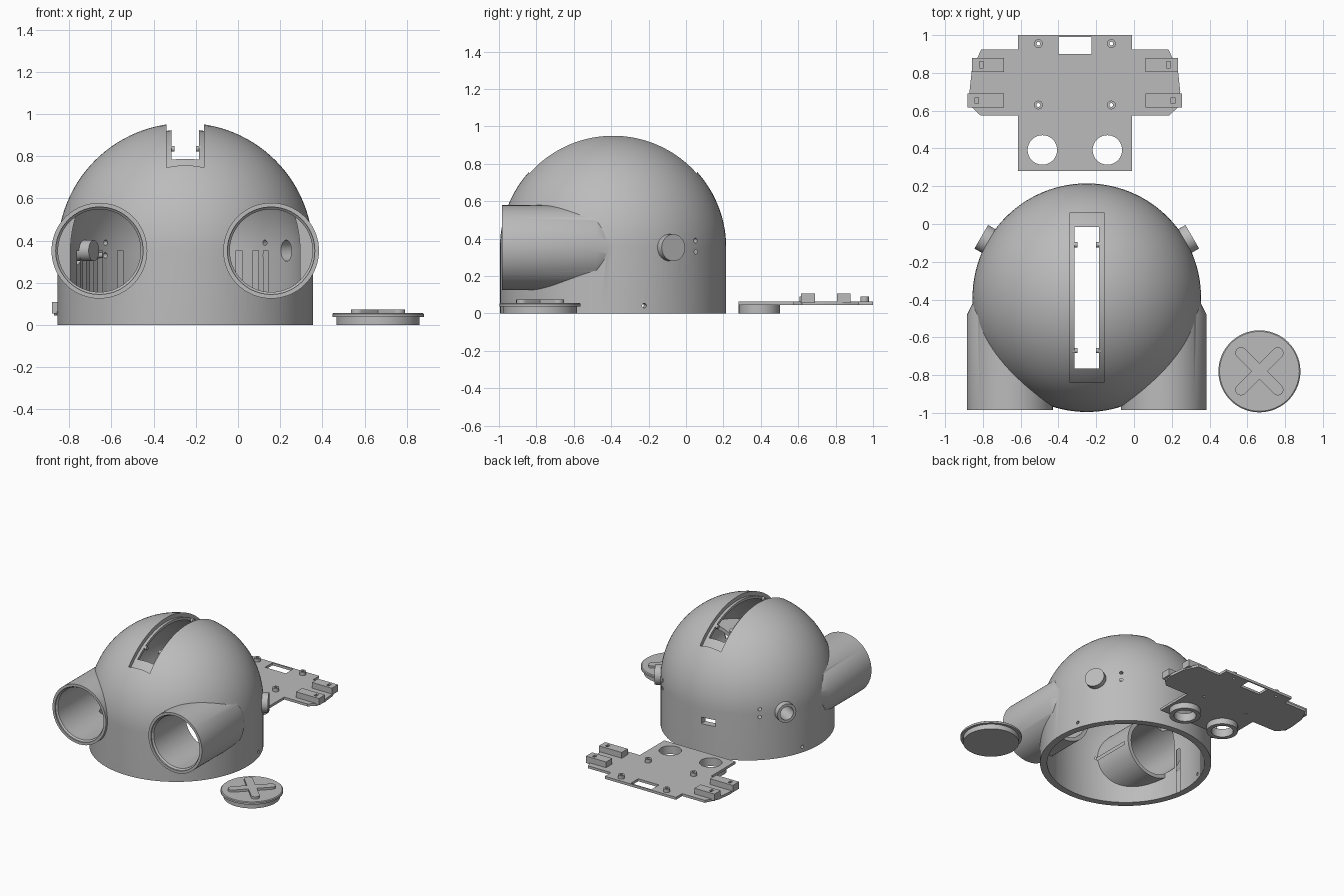
import bpy, bmesh, math
from mathutils import Vector

if "Cube" in bpy.data.objects:
    bpy.data.objects.remove(bpy.data.objects["Cube"])

grey = bpy.data.materials.new("plain grey")
grey.diffuse_color = (0.5, 0.5, 0.5, 1)
grey.use_nodes = True
grey.node_tree.nodes["Principled BSDF"].inputs["Base Color"].default_value = grey.diffuse_color


def add(name, bm):
    bmesh.ops.recalc_face_normals(bm, faces=bm.faces)
    me = bpy.data.meshes.new(name)
    bm.to_mesh(me)
    bm.free()
    me.materials.append(grey)
    ob = bpy.data.objects.new(name, me)
    bpy.context.collection.objects.link(ob)
    return ob


def lathe(name, prof, origin, axis=(0, 0, 1), seg=96):
    """Revolve (radius, height) points around an axis through origin."""
    bm = bmesh.new()
    rot = Vector((0, 0, 1)).rotation_difference(Vector(axis)).to_matrix()
    vs = [bm.verts.new((r, 0, h)) for r, h in prof]
    es = [bm.edges.new(p) for p in zip(vs, vs[1:])]
    bmesh.ops.spin(bm, geom=vs + es, cent=(0, 0, 0), axis=(0, 0, 1),
                   angle=2 * math.pi, steps=seg, use_duplicate=False)
    bmesh.ops.remove_doubles(bm, verts=bm.verts, dist=1e-5)
    for v in bm.verts:
        v.co = rot @ v.co + Vector(origin)
    return add(name, bm)


def rod(name, r, p0, p1, seg=48):
    d = Vector(p1) - Vector(p0)
    return lathe(name, [(0, 0), (r, 0), (r, d.length), (0, d.length)], p0, d.normalized(), seg)


def prism(name, pts, z0, z1):
    bm = bmesh.new()
    f = bm.faces.new([bm.verts.new((x, y, z0)) for x, y in pts])
    up = bmesh.ops.extrude_face_region(bm, geom=[f])["geom"]
    for v in up:
        if isinstance(v, bmesh.types.BMVert):
            v.co.z = z1
    return add(name, bm)


def box(name, x0, x1, y0, y1, z0, z1):
    return prism(name, [(x0, y0), (x1, y0), (x1, y1), (x0, y1)], z0, z1)


def combine(ob, other, op):
    """Apply a boolean and discard the helper object."""
    m = ob.modifiers.new(op, 'BOOLEAN')
    m.operation, m.object, m.solver = op, other, 'EXACT'
    bpy.context.view_layer.objects.active = ob
    bpy.ops.object.modifier_apply(modifier=m.name)
    bpy.data.objects.remove(other)


def cut(ob, other):
    combine(ob, other, 'DIFFERENCE')


def join(ob, other):
    combine(ob, other, 'UNION')


CX, CY, CZ, R, RI = -0.25, -0.39, 0.352, 0.605, 0.555


def dome(name, r, z0):
    arc = [(r * math.cos(a), CZ + r * math.sin(a))
           for a in (math.pi / 2 * i / 28 for i in range(28))]
    return lathe(name, [(0, z0), (r, z0)] + arc + [(0, CZ + r)], (CX, CY, 0), seg=112)


def radial(deg, r, z):
    a = math.radians(deg)
    return (CX + r * math.cos(a), CY + r * math.sin(a), z)


# domed shell with two forward eye tubes
shell = dome("dome_shell", R, 0)
tubes_x = (CX - 0.407, CX + 0.407)
for x in tubes_x:
    join(shell, lathe("tube", [(0, 0), (0.227, 0), (0.227, 0.505), (0.19, 0.58), (0, 0.58)],
                      (x, -0.985, CZ), (0, 1, 0), 72))
# side ear collars
EARS = (30, 150)
for a in EARS:
    join(shell, rod("ear", 0.072, radial(a, 0.57, CZ), radial(a, 0.645, CZ)))
cut(shell, dome("cavity", RI, -0.05))

# inner ends of the tubes and the shelf between them
for x in tubes_x:
    join(shell, rod("liner", 0.2255, (x, -0.97, CZ), (x, -0.58, CZ), 72))
shelf = box("shelf", CX - 0.21, CX + 0.21, -0.92, -0.62, 0.325, 0.345)
cut(shelf, rod("hole", 0.009, (CX, -0.665, 0.2), (CX, -0.665, 0.5), 16))
join(shell, shelf)
for x in tubes_x:
    cut(shell, lathe("bore", [(0, 0), (0.207, 0), (0.207, 0.125), (0.196, 0.135),
                              (0.196, 0.6), (0, 0.6)], (x, -1.1, CZ), (0, 1, 0), 72))

# stepped slot over the crown
recess = box("recess", CX - 0.09, CX + 0.09, CY - 0.45, CY + 0.45, 0.6, 1.2)
cut(recess, dome("core", 0.575, -0.1))
cut(shell, recess)
cut(shell, box("slot", CX - 0.066, CX + 0.066, CY - 0.375, CY + 0.375, 0.6, 1.2))

# ear holes, screw holes and rear cable opening
for a in EARS:
    cut(shell, rod("hole", 0.05, radial(a, 0.5, CZ), radial(a, 0.7, CZ)))
for a in (47, 133):
    for z in (0.33, 0.39):
        cut(shell, rod("hole", 0.013, radial(a, 0.5, z), radial(a, 0.7, z), 20))
for a in (-1, 16, 164, 181):
    cut(shell, rod("hole", 0.012, radial(a, 0.5, 0.042), radial(a, 0.7, 0.042), 20))
cut(shell, box("opening", -0.39, -0.28, 0.1, 0.3, 0.24, 0.29))

# small pegs inside the slot
for s in (-1, 1):
    for y in (-0.67, -0.11):
        rod("slot_peg", 0.014, (CX + s * 0.075, y, 0.835), (CX + s * 0.05, y, 0.835), 16)

# mounting plate, outlined on one side and mirrored
PX = -0.313
half = [(0.302, 0.28), (0.302, 0.575), (0.5, 0.575), (0.548, 0.62), (0.558, 0.7),
        (0.545, 0.82), (0.495, 0.925), (0.302, 0.925), (0.302, 1.0)]
outline = [(PX + x, y) for x, y in half] + [(PX - x, y) for x, y in reversed(half)]
plate = prism("mounting_plate", outline, 0.045, 0.064)
cut(plate, box("window", PX - 0.088, PX + 0.088, 0.9, 0.99, 0, 0.2))
for s in (-1, 1):
    # servo rails with a small square socket each
    for y, end, hole in ((0.653, 0.568, 0.52), (0.843, 0.545, 0.495)):
        x0, x1 = sorted((PX + s * 0.375, PX + s * end))
        rail = box("rail", x0, x1, y - 0.037, y + 0.037, 0.055, 0.108)
        h = PX + s * hole
        cut(rail, box("socket", h - 0.01, h + 0.01, y - 0.016, y + 0.016, 0.075, 0.2))
        join(plate, rail)
    # screw posts
    for y in (0.63, 0.955):
        x = PX + s * 0.193
        join(plate, rod("post", 0.023, (x, y, 0.055), (x, y, 0.09), 24))
        cut(plate, rod("hole", 0.01, (x, y, 0), (x, y, 0.2), 16))
    # sensor rings underneath
    x = PX + s * 0.172
    join(plate, rod("ring", 0.11, (x, 0.392, 0), (x, 0.392, 0.055)))
    cut(plate, rod("hole", 0.078, (x, 0.392, -0.1), (x, 0.392, 0.2)))

# round cap with raised cross grip
KX, KY = 0.664, -0.78
cap = lathe("round_cap", [(0, 0), (0.197, 0), (0.197, 0.038), (0.217, 0.038), (0.217, 0.052),
                          (0.211, 0.057), (0, 0.057)], (KX, KY, 0))
for a in (math.pi / 4, -math.pi / 4):
    pts = []
    for end in (0, math.pi):
        for i in range(9):
            t = end - math.pi / 2 + math.pi * i / 8
            u = 0.138 * math.cos(end) + 0.03 * math.cos(t)
            v = 0.03 * math.sin(t)
            pts.append((KX + u * math.cos(a) - v * math.sin(a),
                        KY + u * math.sin(a) + v * math.cos(a)))
    join(cap, prism("bar", pts, 0.045, 0.074))

# smooth curved faces, keep hard edges
for ob in bpy.context.scene.objects:
    ob.select_set(True)
bpy.context.view_layer.objects.active = shell
bpy.ops.object.shade_smooth_by_angle(angle=math.radians(30))
